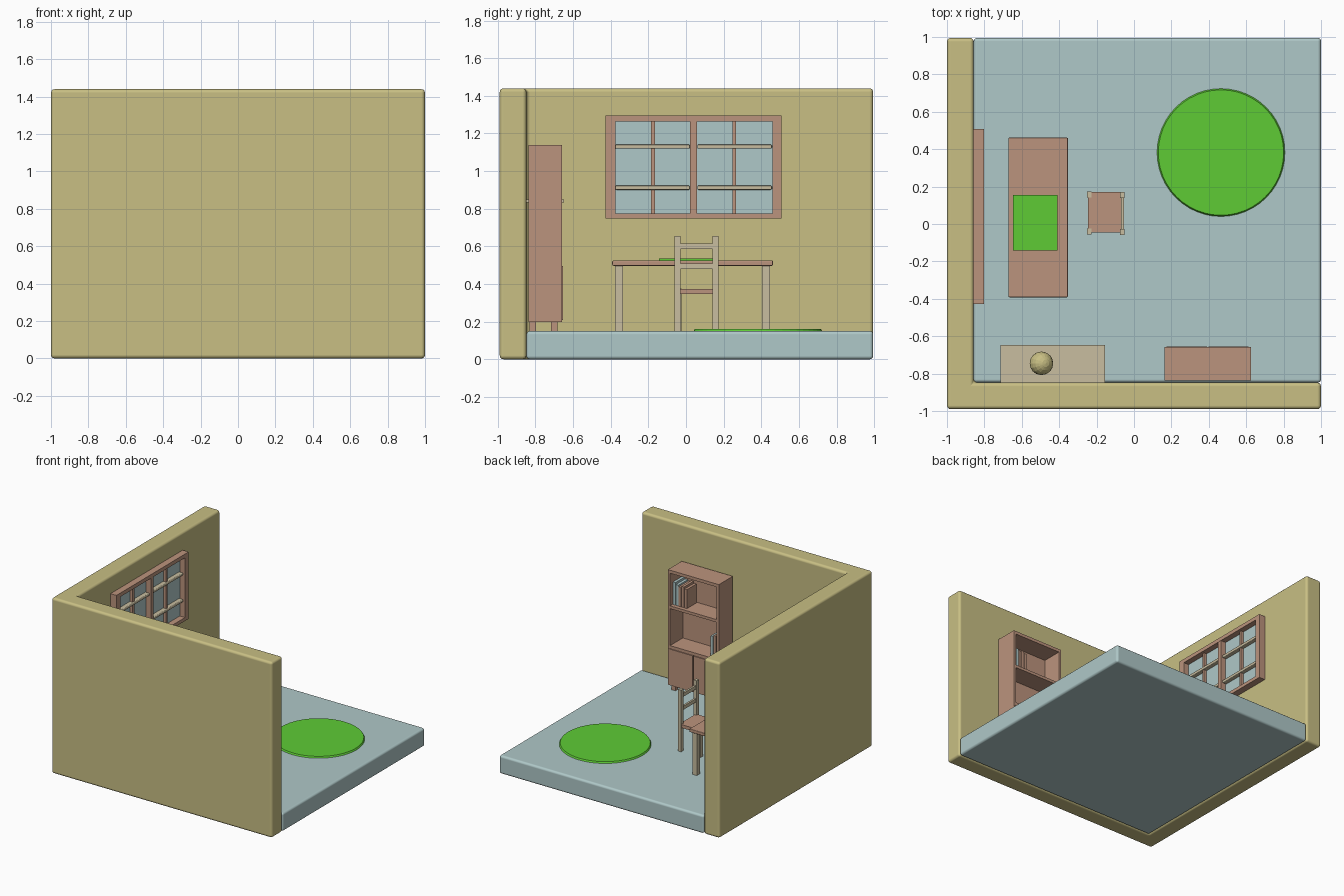
import bpy, bmesh, math
from mathutils import Matrix

if "Cube" in bpy.data.objects:
    bpy.data.objects.remove(bpy.data.objects["Cube"])


def mat(name, rgb):
    m = bpy.data.materials.new(name)
    m.diffuse_color = (*rgb, 1)
    m.use_nodes = True
    m.node_tree.nodes["Principled BSDF"].inputs["Base Color"].default_value = m.diffuse_color
    return m


WALL = mat("wall tan", (0.58, 0.52, 0.23))
BLUE = mat("pale blue", (0.43, 0.58, 0.58))
WOOD = mat("brown wood", (0.50, 0.295, 0.205))
BEIGE = mat("beige wood", (0.58, 0.51, 0.35))
GREEN = mat("green", (0.112, 0.60, 0.036))


def finish(name, bm, material, bevel=0, segments=2):
    bmesh.ops.recalc_face_normals(bm, faces=bm.faces[:])
    me = bpy.data.meshes.new(name)
    bm.to_mesh(me)
    bm.free()
    ob = bpy.data.objects.new(name, me)
    bpy.context.collection.objects.link(ob)
    me.materials.append(material)
    if bevel:
        b = ob.modifiers.new("bevel", 'BEVEL')
        b.width, b.segments = bevel, segments
        for p in me.polygons:
            p.use_smooth = True
        b.harden_normals = True
    return ob


def boxes(name, spans, material, bevel=0, segments=2):
    """One object from boxes given as (x0, x1, y0, y1, z0, z1)."""
    bm = bmesh.new()
    for x0, x1, y0, y1, z0, z1 in spans:
        m = Matrix.Translation(((x0 + x1) / 2, (y0 + y1) / 2, (z0 + z1) / 2)) \
            @ Matrix.Diagonal((x1 - x0, y1 - y0, z1 - z0, 1))
        bmesh.ops.create_cube(bm, size=1, matrix=m)
    return finish(name, bm, material, bevel, segments)


# L-shaped wall, extruded from its plan
bm = bmesh.new()
plan = [(-1, -0.99), (1, -0.99), (1, -0.848), (-0.857, -0.848), (-0.857, 0.995), (-1, 0.995)]
base = bm.faces.new([bm.verts.new((x, y, 0)) for x, y in plan])
ext = bmesh.ops.extrude_face_region(bm, geom=[base])
bmesh.ops.translate(bm, vec=(0, 0, 1.44),
                    verts=[v for v in ext["geom"] if isinstance(v, bmesh.types.BMVert)])
finish("corner_walls", bm, WALL, 0.02, 3)

# floor slab
boxes("floor", [(-0.857, 1, -0.848, 0.995, 0, 0.15)], BLUE, 0.018, 3)

# round rug
bm = bmesh.new()
bmesh.ops.create_cone(bm, cap_ends=True, segments=48, radius1=0.344, radius2=0.335, depth=0.016,
                      matrix=Matrix.Translation((0.465, 0.382, 0.154)))
finish("rug", bm, GREEN)

# window: glass, frame and glazing bars
X0 = -0.86
boxes("window_glass", [(X0, -0.85, -0.39, 0.475, 0.76, 1.28)], BLUE)
boxes("window_frame", [
    (X0, -0.803, -0.427, -0.375, 0.747, 1.295),
    (X0, -0.803, 0.46, 0.507, 0.747, 1.295),
    (X0, -0.803, -0.375, 0.46, 0.747, 0.775),
    (X0, -0.803, -0.375, 0.46, 1.264, 1.295),
    (X0, -0.805, 0.022, 0.058, 0.775, 1.264)], WOOD)
boxes("window_vertical_bars",
      [(X0, -0.825, y - 0.01, y + 0.01, 0.775, 1.264) for y in (-0.175, 0.257)], WOOD)
boxes("window_cross_bars",
      [(X0, -0.815, y, y + 0.396, z - 0.011, z + 0.011)
       for y in (-0.375, 0.06) for z in (0.912, 1.13)], BEIGE, 0.006)

# desk with mat
boxes("desk_top", [(-0.672, -0.353, -0.392, 0.462, 0.497, 0.525)], WOOD, 0.006)
boxes("desk_legs", [(x, x + 0.04, y, y + 0.042, 0.148, 0.5)
                    for x in (-0.657, -0.41) for y in (-0.378, 0.404)], BEIGE)
boxes("desk_mat", [(-0.648, -0.41, -0.143, 0.156, 0.524, 0.536)], GREEN)

# chair, its back away from the desk
boxes("chair_seat", [(-0.247, -0.058, -0.045, 0.17, 0.347, 0.374)], WOOD)
boxes("chair_front_legs", [(-0.252, -0.226, y, y + 0.032, 0.148, 0.376)
                           for y in (-0.055, 0.142)], BEIGE)
boxes("chair_back_posts", [(-0.076, -0.05, y, y + 0.032, 0.148, 0.656)
                           for y in (-0.06, 0.14)], BEIGE)
boxes("chair_back_slats", [(-0.07, -0.054, -0.04, 0.15, z, z + 0.029)
                           for z in (0.479, 0.586)], BEIGE)

# bookcase carcass
L, R, B, F = 0.163, 0.625, -0.838, -0.658
boxes("bookcase_body", [
    (L, L + 0.02, B, F, 0.197, 1.14),
    (R - 0.02, R, B, F, 0.197, 1.14),
    (L, R, B, B + 0.015, 0.197, 1.14),
    (L, R, B, F, 1.115, 1.14),
    (L, R, B, F, 0.825, 0.848),
    (L, R, B, F, 0.497, 0.522),
    (L, R, B, F, 0.197, 0.22)], WOOD)
mid = (L + R) / 2
boxes("bookcase_doors", [(L + 0.012, mid - 0.004, F - 0.02, F + 0.004, 0.21, 0.495),
                         (mid + 0.004, R - 0.012, F - 0.02, F + 0.004, 0.21, 0.495)], WOOD)
boxes("bookcase_feet", [(x, x + 0.035, y, y + 0.035, 0.148, 0.2)
                        for x in (L + 0.015, R - 0.05) for y in (-0.832, -0.718)], WOOD)


# books standing on the two open shelves
def books(name, x, step, z, sizes, material):
    spans = []
    for i, h in enumerate(sizes):
        if h:
            spans.append((x + i * step, x + i * step + step * 0.85, -0.815, -0.69, z, z + h))
    boxes(name, spans, material)


books("upper_brown_books", 0.475, 0.026, 0.848, (0.155, 0.17, 0.16, 0, 0), WOOD)
books("upper_blue_books", 0.475, 0.026, 0.848, (0, 0, 0, 0.17, 0.185), BLUE)
books("lower_blue_books", 0.186, 0.026, 0.522, (0.18, 0, 0.16), BLUE)
books("lower_brown_book", 0.186, 0.026, 0.522, (0, 0.17), WOOD)

# wall shelf with a faceted ball
boxes("wall_shelf", [(-0.713, -0.155, -0.85, -0.648, 0.832, 0.85)], BEIGE)
bm = bmesh.new()
bmesh.ops.create_uvsphere(bm, u_segments=16, v_segments=10, radius=0.063,
                          matrix=Matrix.Translation((-0.495, -0.745, 0.911))
                          @ Matrix.Rotation(math.radians(23), 4, 'Y'))
finish("shelf_ball", bm, WALL)
